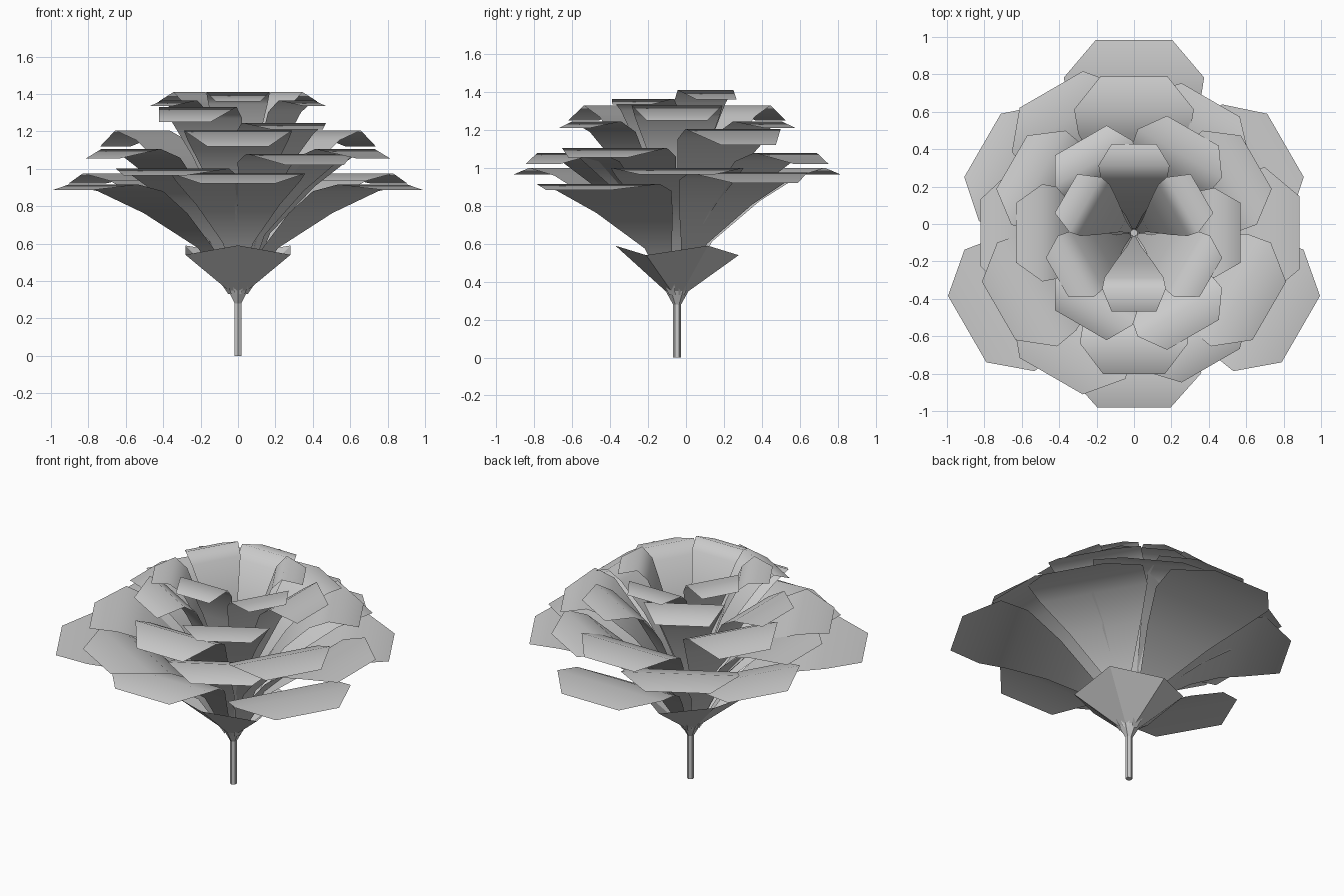
import bpy
from math import sin, cos, pi, radians

if "Cube" in bpy.data.objects:
    bpy.data.objects.remove(bpy.data.objects["Cube"])

CY = -0.047  # flower axis sits slightly in front of the origin


def add_mesh(name, verts, faces, smooth=False):
    mesh = bpy.data.meshes.new(name)
    mesh.from_pydata(verts, [], faces)
    mesh.update()
    for p in mesh.polygons:
        p.use_smooth = smooth
    obj = bpy.data.objects.new(name, mesh)
    bpy.context.collection.objects.link(obj)
    return obj


def petal(name, angle, rows):
    """Sheet that is straight across and curved along its length; rows = (radius, z, half width)."""
    c, s = cos(radians(angle)), sin(radians(angle))
    verts = []
    for r, z, w in rows:
        for side in (-w, w):
            verts.append((r * c - side * s, CY + r * s + side * c, z))
    faces = [(2 * i, 2 * i + 1, 2 * i + 3, 2 * i + 2) for i in range(len(rows) - 1)]
    return add_mesh(name, verts, faces, smooth=True)


# Stem
bpy.ops.mesh.primitive_cylinder_add(vertices=6, radius=0.021, depth=0.3,
                                    location=(0, CY, 0.15))
bpy.context.object.name = "stem"

# Calyx: six-sided open cup with a zigzag rim
cup = []
for r, z_a, z_b in ((0.021, 0.28, 0.28), (0.06, 0.35, 0.35), (0.325, 0.59, 0.54)):
    for k in range(6):
        a = radians(30 + 60 * k)
        cup.append((r * cos(a), CY + r * sin(a), z_b if k % 2 else z_a))
cup_faces = [(6 * j + k, 6 * j + (k + 1) % 6, 6 * j + 6 + (k + 1) % 6, 6 * j + 6 + k)
             for j in range(2) for k in range(6)]
add_mesh("calyx", cup, cup_faces)

# Petal rings, inner to outer:
# start angle, crest radius, crest z, crest half width, tip radius, tip z, tip half width
rings = [
    (30, 0.30, 1.41, 0.17, 0.42, 1.36, 0.12),
    (90, 0.36, 1.365, 0.19, 0.475, 1.335, 0.12),
    (0, 0.43, 1.33, 0.24, 0.57, 1.25, 0.16),
    (60, 0.49, 1.245, 0.26, 0.63, 1.21, 0.16),
    (30, 0.59, 1.205, 0.29, 0.755, 1.12, 0.165),
    (90, 0.66, 1.105, 0.32, 0.835, 1.055, 0.18),
    (60, 0.66, 1.08, 0.33, 0.82, 1.02, 0.18),
    (0, 0.70, 1.00, 0.35, 0.885, 0.965, 0.195),
    (30, 0.75, 0.975, 0.36, 0.935, 0.92, 0.195),
    (90, 0.83, 0.915, 0.375, 1.03, 0.885, 0.205),
]
# Shared petal body below the crest: fractions of radius, height, width
BODY = [(0.06, 0.0, 0.05), (0.24, 0.42, 0.22), (0.54, 0.74, 0.62),
        (0.80, 0.94, 0.93), (1.0, 1.0, 1.0)]
Z0 = 0.33

for n, (start, rc, zc, wc, rt, zt, wt) in enumerate(rings, 1):
    rows = [(rc * fr, Z0 + (zc - Z0) * fz, wc * fw) for fr, fz, fw in BODY]
    rows.append((rt, zt, wt))
    for k in range(3):
        petal(f"petal_ring_{n}_{k + 1}", start + 120 * k, rows)
